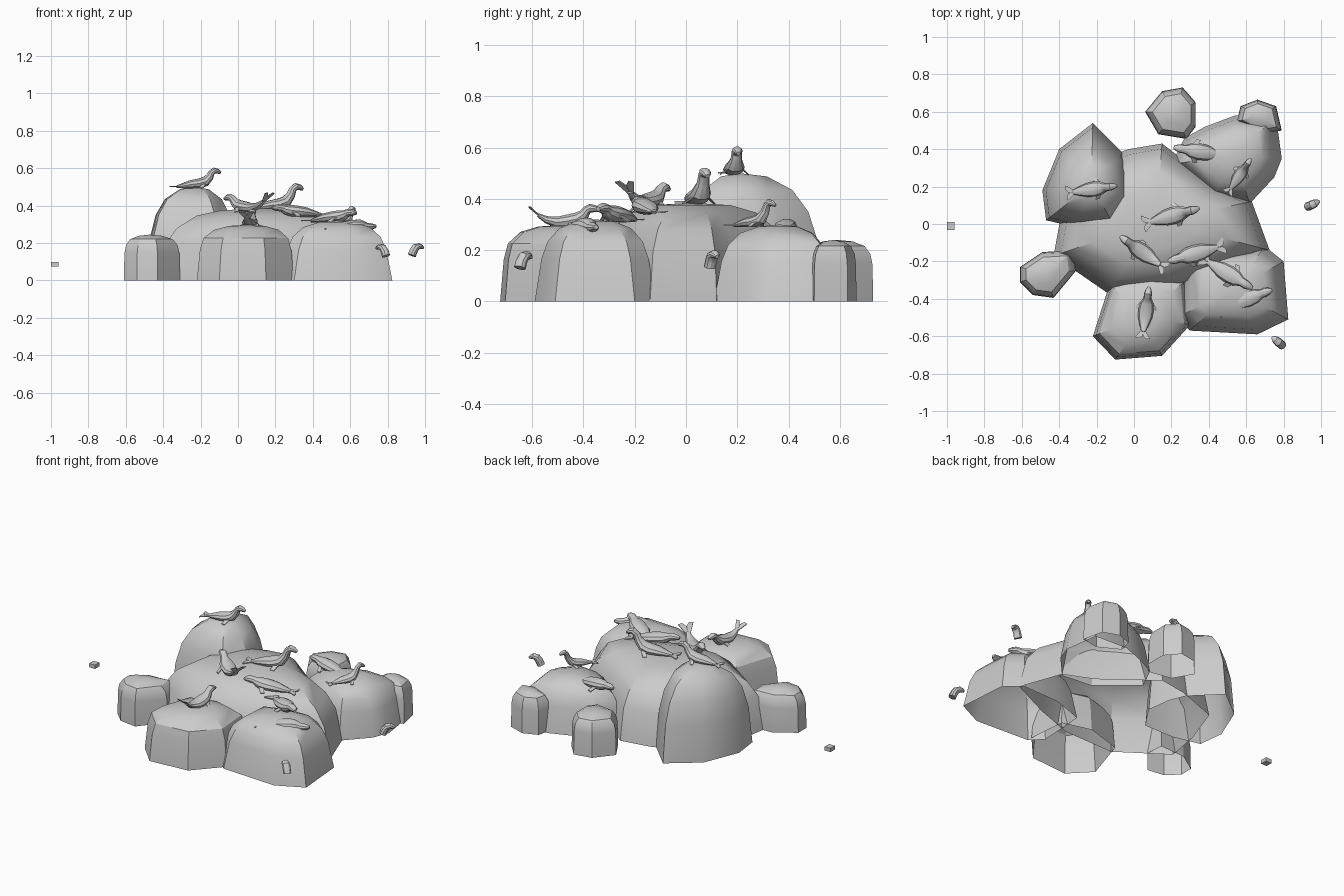
import bpy, bmesh, math
from mathutils import Vector, Matrix

cube = bpy.data.objects.get("Cube")
if cube:
    bpy.data.objects.remove(cube, do_unlink=True)

grey = bpy.data.materials.new("stone_grey")
grey.use_nodes = True
grey.diffuse_color = (0.6, 0.6, 0.6, 1)
grey.node_tree.nodes["Principled BSDF"].inputs["Base Color"].default_value = (0.6, 0.6, 0.6, 1)


def finish(bm, name, matrix=Matrix(), angle=30):
    bmesh.ops.recalc_face_normals(bm, faces=bm.faces)
    mesh = bpy.data.meshes.new(name)
    bm.to_mesh(mesh)
    bm.free()
    mesh.transform(matrix)
    mesh.materials.append(grey)
    obj = bpy.data.objects.new(name, mesh)
    bpy.context.collection.objects.link(obj)
    bpy.ops.object.select_all(action="DESELECT")
    obj.select_set(True)
    bpy.context.view_layer.objects.active = obj
    bpy.ops.object.shade_smooth_by_angle(angle=math.radians(angle))
    return obj


def bridge(bm, a, b):
    for i in range(len(a)):
        j = (i + 1) % len(a)
        bm.faces.new((a[i], a[j], b[j], b[i]))


# Rocks: an outline shrunk ring by ring into a domed, open-bottomed shell
ROUND = [(1, 0), (.93, .45), (.81, .7), (.62, .87), (.32, .975)]
BROAD = [(1, 0), (.93, .5), (.81, .73), (.62, .9), (.38, .975)]
SLOPE = [(1, 0), (.89, .52), (.79, .73), (.6, .89), (.32, .975)]
BLOCK = [(1, 0), (.94, .55), (.87, .76), (.66, .91), (.36, .98)]
STUMP = [(1, 0), (.98, .6), (.92, .77), (.76, .9), (.42, .975)]


def rock(name, height, profile, outline):
    bm = bmesh.new()
    pts = [Vector(p) for p in outline]
    mid = sum(pts, Vector((0, 0))) / len(pts)
    previous = None
    for scale, level in profile:
        ring = [bm.verts.new((*(mid + (p - mid) * scale), height * level)) for p in pts]
        if previous:
            bridge(bm, previous, ring)
        previous = ring
    top = bm.verts.new((*mid, height))
    for i in range(len(pts)):
        bm.faces.new((previous[i], previous[(i + 1) % len(pts)], top))
    finish(bm, name, angle=30)


rock("tall_rock", .5, ROUND, [(-.22, .54), (-.4, .4), (-.49, .18), (-.47, .02), (-.3, -.02),
                              (-.1, -.02), (0, .13), (-.02, .28), (-.06, .38)])
rock("main_rock", .385, BROAD, [(-.03, .4), (-.3, .3), (-.39, .05), (-.43, -.17), (-.14, -.37),
                                (.2, -.36), (.45, -.27), (.725, -.14), (.63, .12), (.45, .2), (.15, .43)])
rock("back_arm_rock", .3, SLOPE, [(.2, .32), (.27, .46), (.38, .52), (.54, .58), (.76, .57),
                                  (.79, .35), (.75, .25), (.62, .11), (.42, .13)])
rock("front_left_rock", .32, SLOPE, [(.23, -.5), (.3, -.57), (.66, -.59), (.825, -.51), (.8, -.2),
                                     (.7, -.12), (.45, -.13), (.25, -.2)])
rock("front_rock", .298, BLOCK, [(-.22, -.6), (-.1, -.725), (.15, -.705), (.3, -.54), (.28, -.3),
                                 (.1, -.25), (-.13, -.32)])
rock("right_boulder", .245, STUMP, [(-.61, -.23), (-.49, -.15), (-.32, -.14), (-.31, -.25),
                                    (-.43, -.395), (-.54, -.38), (-.61, -.31)])
rock("back_boulder", .24, STUMP, [(.06, .6), (.15, .71), (.26, .73), (.33, .65), (.33, .52),
                                  (.28, .455), (.13, .48)])
rock("corner_boulder", .24, STUMP, [(.55, .55), (.57, .63), (.66, .665), (.76, .63), (.79, .5), (.68, .48)])


# Seals: oval sections along a bent spine, with thin flippers
def tube(bm, stations, sides=10):
    previous = None
    for i, (x, z, w, h) in enumerate(stations):
        a, b = stations[max(i - 1, 0)], stations[min(i + 1, len(stations) - 1)]
        along = Vector((b[0] - a[0], 0, b[1] - a[1])).normalized()
        up = Vector((-along.z, 0, along.x))
        ring = []
        for k in range(sides):
            t = math.tau * k / sides
            ring.append(bm.verts.new(Vector((x, w * math.cos(t), z)) + up * h * math.sin(t)))
        if previous:
            bridge(bm, previous, ring)
        else:
            bm.faces.new(ring)
        previous = ring
    bm.faces.new(previous)


def plate(bm, points, thick=.005):
    low = [bm.verts.new(p) for p in points]
    high = [bm.verts.new(Vector(p) + Vector((0, 0, thick))) for p in points]
    bm.faces.new(low)
    bm.faces.new(high)
    bridge(bm, low, high)


BODY = [(-.112, .012, .012, .008), (-.075, .018, .026, .016), (-.03, .026, .04, .025),
        (.015, .031, .044, .029), (.055, .043, .038, .03), (.08, .072, .025, .023),
        (.092, .1, .022, .019), (.108, .113, .023, .019), (.127, .109, .018, .015),
        (.145, .1, .009, .008)]


def seal(name, tail, head, base, neck=1.0, kick=0.0):
    tail, head = Vector(tail), Vector(head)
    bm = bmesh.new()

    def spine(x, z):
        if x > .05:
            z = .033 + (z - .033) * neck
        return z + kick * (max(0, -x - .03) / .1) ** 1.5

    tube(bm, [(x, spine(x, z), w, h) for x, z, w, h in BODY])
    for side in (-1, 1):
        # hind flipper lobe
        fan = [(-.1, 0), (-.103, .012), (-.147, .044), (-.15, .02), (-.136, .001)]
        plate(bm, [(x, y * side, spine(x, .01)) for x, y in fan])
        # fore flipper
        fin = [(.055, .03, .028), (.025, .035, .022), (.012, .06, .004), (.034, .062, .002)]
        plate(bm, [(x, y * side, z) for x, y, z in fin])
    way = head - tail
    mid = (head + tail) / 2
    matrix = (Matrix.Translation((mid.x, mid.y, base))
              @ Matrix.Rotation(math.atan2(way.y, way.x), 4, "Z") @ Matrix.Scale(way.length / .295, 4))
    finish(bm, name, matrix)


seal("summit_seal", (-.36, .165), (-.09, .205), .49, .9)
seal("back_lying_seal", (.51, .36), (.21, .41), .258, .1)
seal("back_upright_seal", (.5, .165), (.625, .35), .288, 1.2)
seal("main_upright_seal", (.05, 0), (.35, .085), .375, 1.1)
seal("main_right_seal", (.17, -.24), (-.075, -.065), .362, .6, .07)
seal("main_lying_seal", (.485, -.115), (.18, -.2), .337, .2)
seal("front_left_seal", (.36, -.18), (.635, -.345), .306, .25)
seal("front_seal", (.045, -.61), (.08, -.335), .284, .65, .06)
seal("sunken_seal", (.45, -.46), (.74, -.35), .262, -.1)


# Swimming heads, cut off at the neck
HEAD = [(-.028, -.034, .024, .022), (-.018, -.01, .023, .022), (-.004, .01, .024, .02),
        (.016, .016, .021, .016), (.03, .01, .014, .012), (.04, .006, .008, .007)]


def swimmer(name, place, angle):
    bm = bmesh.new()
    tube(bm, HEAD)
    finish(bm, name, Matrix.Translation(place) @ Matrix.Rotation(math.radians(angle), 4, "Z"))


swimmer("left_swimming_head", (.955, .105, .168), 25)
swimmer("front_swimming_head", (.77, -.63, .165), 140)

# Small floating block
bm = bmesh.new()
bmesh.ops.create_cube(bm, size=1)
finish(bm, "floating_block", Matrix.Translation((-.98, -.01, .088)) @ Matrix.Diagonal((.04, .042, .024, 1)))
